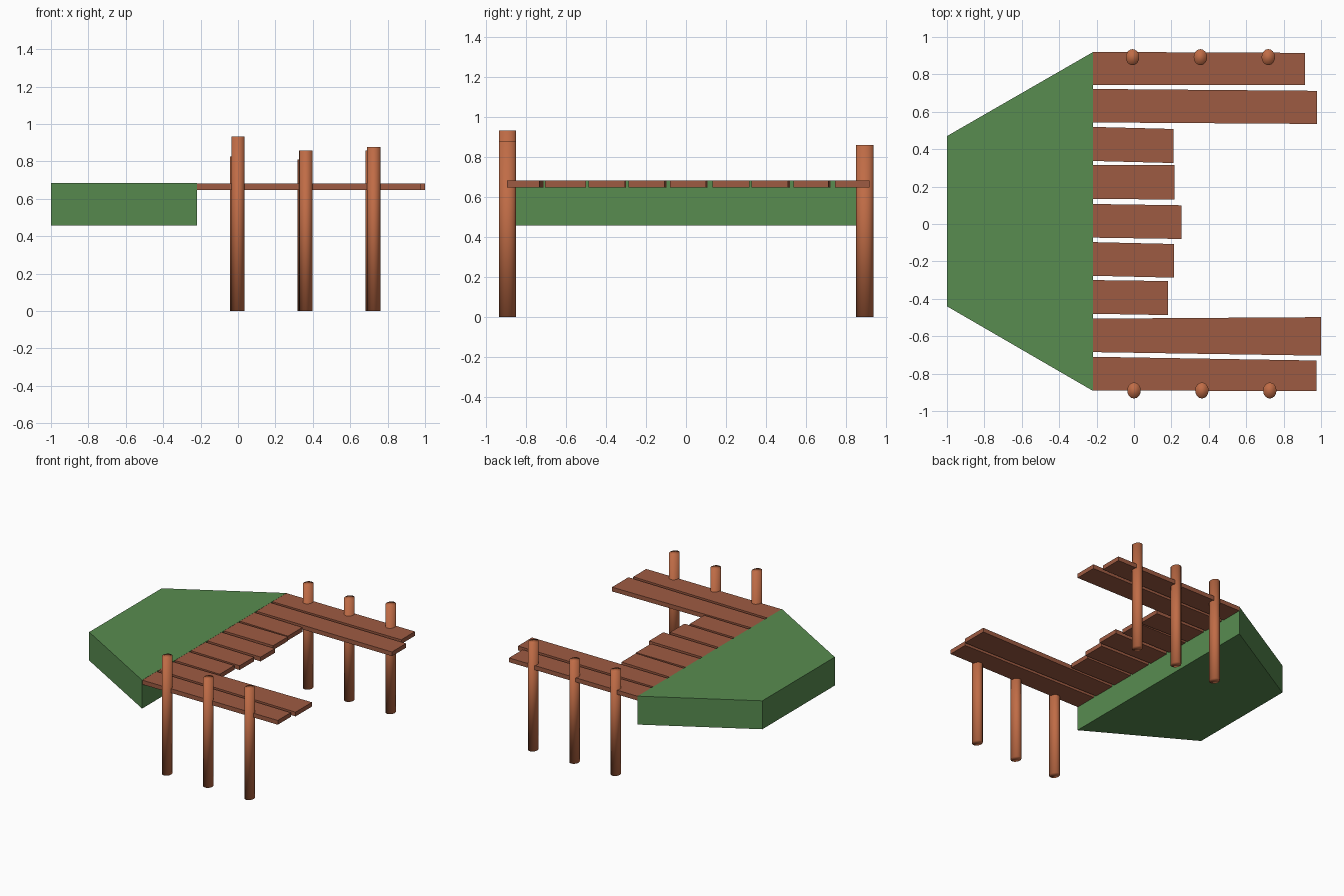
import bpy, bmesh, math
from mathutils import Matrix

if "Cube" in bpy.data.objects:
    bpy.data.objects.remove(bpy.data.objects["Cube"])


def material(name, rgb):
    """Flat colour from 0-255 sRGB values."""
    m = bpy.data.materials.new(name)
    lin = [((c / 255 + 0.055) / 1.055) ** 2.4 for c in rgb]
    m.diffuse_color = (*lin, 1.0)
    m.use_nodes = True
    m.node_tree.nodes["Principled BSDF"].inputs["Base Color"].default_value = m.diffuse_color
    return m


grass = material("grass green", (88, 140, 80))
plank_wood = material("plank brown", (158, 91, 66))
post_wood = material("post orange brown", (192, 108, 70))


def finish(bm, name, mat, smooth=False):
    bmesh.ops.recalc_face_normals(bm, faces=bm.faces)
    me = bpy.data.meshes.new(name)
    bm.to_mesh(me)
    bm.free()
    me.materials.append(mat)
    for p in me.polygons:
        p.use_smooth = smooth
    ob = bpy.data.objects.new(name, me)
    bpy.context.collection.objects.link(ob)
    return ob


def prism(name, outline, z0, z1, mat):
    """Extrude a flat outline from z0 up to z1."""
    bm = bmesh.new()
    base = bm.faces.new([bm.verts.new((x, y, z0)) for x, y in outline])
    ext = bmesh.ops.extrude_face_region(bm, geom=[base], use_keep_orig=True)
    verts = [v for v in ext["geom"] if isinstance(v, bmesh.types.BMVert)]
    bmesh.ops.translate(bm, verts=verts, vec=(0, 0, z1 - z0))
    return finish(bm, name, mat)


def post(name, x, y, height):
    """Slightly oval, softly shaded post standing on the ground."""
    bm = bmesh.new()
    bmesh.ops.create_cone(bm, cap_ends=True, segments=16, radius1=1, radius2=1, depth=1)
    bm.transform(Matrix.Translation((x, y, height / 2))
                 @ Matrix.Diagonal((0.036, 0.043, height, 1)))
    return finish(bm, name, post_wood, True)


# Grass bank
EDGE = -0.218
prism("grass_bank", [(-1, 0.47), (-1, -0.44), (EDGE, -0.893), (EDGE, 0.92)],
      0.457, 0.683, grass)

# Planks: end x, near-bank top/bottom y, far-end top/bottom y
planks = [
    (0.915, 0.920, 0.743, 0.915, 0.743),
    (0.979, 0.722, 0.543, 0.712, 0.535),
    (0.211, 0.519, 0.337, 0.508, 0.326),
    (0.217, 0.316, 0.134, 0.316, 0.131),
    (0.255, 0.107, -0.073, 0.100, -0.080),
    (0.215, -0.097, -0.277, -0.107, -0.287),
    (0.181, -0.300, -0.480, -0.305, -0.487),
    (0.999, -0.506, -0.685, -0.498, -0.704),
    (0.975, -0.710, -0.890, -0.730, -0.893),
]
for i, (end, a0, a1, b0, b1) in enumerate(planks, 1):
    prism(f"plank_{i}", [(EDGE, a0), (EDGE, a1), (end, b1), (end, b0)],
          0.648, 0.682, plank_wood)

# Posts along both piers
for side, y, x0, heights in (("front", -0.89, 0.0, (0.932, 0.858, 0.878)),
                             ("back", 0.892, -0.008, (0.825, 0.81, 0.858))):
    for i, h in enumerate(heights):
        post(f"{side}_post_{i + 1}", x0 + 0.363 * i, y, h)
